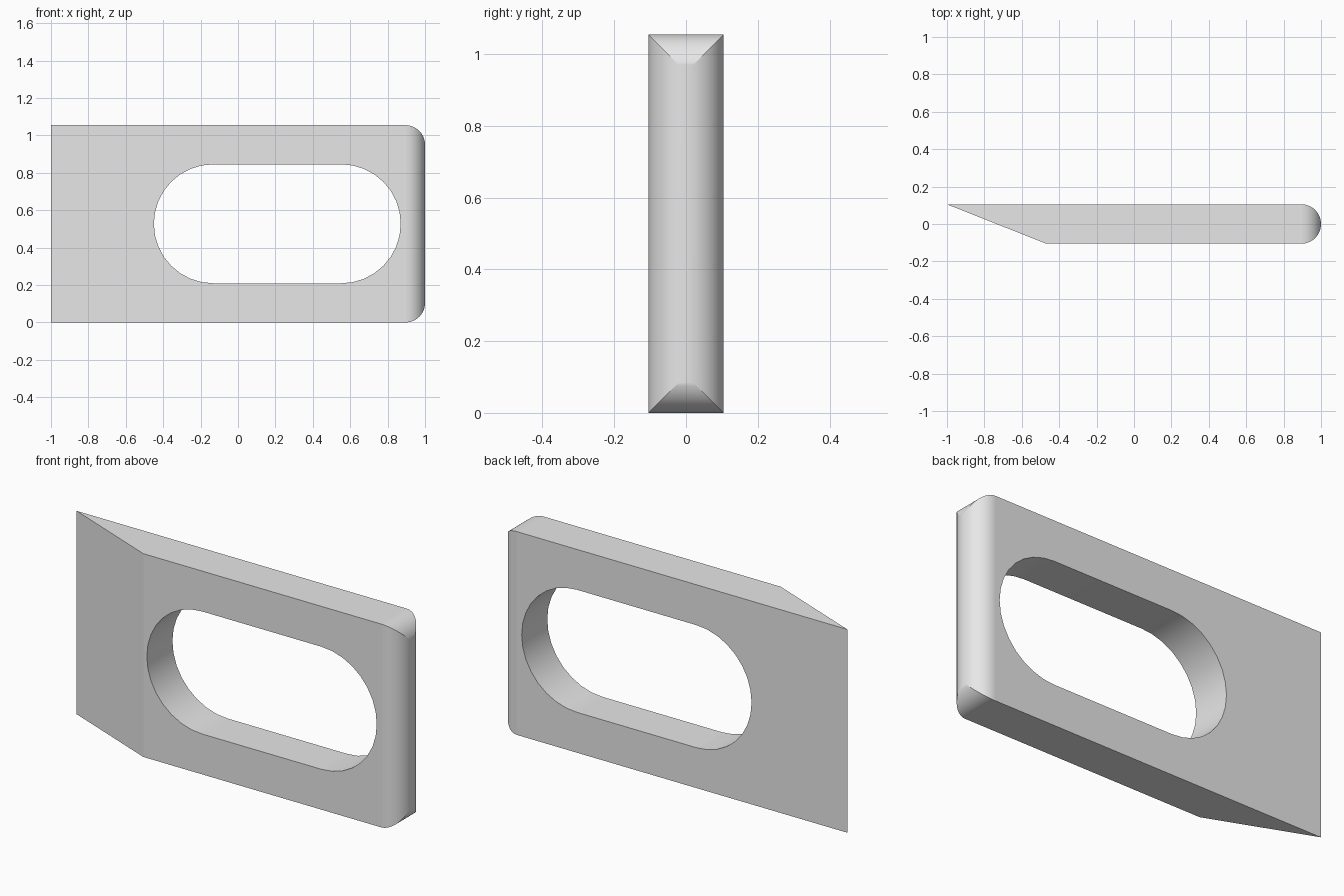
import bpy
import bmesh
from math import pi, cos, sin, radians
from mathutils import Vector

cube = bpy.data.objects.get("Cube")
if cube:
    bpy.data.objects.remove(cube, do_unlink=True)

HEIGHT = 1.055
HALF = 0.105      # half thickness, also the rounding radius
SLOT_R = 0.318
MID = HEIGHT / 2


def arc(cx, cy, r, start, end, steps):
    """Points along a circular arc, angles in radians."""
    angles = [start + (end - start) * i / steps for i in range(steps + 1)]
    return [(cx + r * cos(a), cy + r * sin(a)) for a in angles]


def prism(name, points, to_3d, sweep):
    """Extrude a closed flat profile along a vector."""
    bm = bmesh.new()
    face = bm.faces.new([bm.verts.new(to_3d(u, v)) for u, v in points])
    result = bmesh.ops.extrude_face_region(bm, geom=[face])
    verts = [g for g in result["geom"] if isinstance(g, bmesh.types.BMVert)]
    bmesh.ops.translate(bm, verts=verts, vec=Vector(sweep))
    bmesh.ops.recalc_face_normals(bm, faces=bm.faces)
    mesh = bpy.data.meshes.new(name)
    bm.to_mesh(mesh)
    bm.free()
    obj = bpy.data.objects.new(name, mesh)
    bpy.context.collection.objects.link(obj)
    return obj


def apply_boolean(target, cutter, operation):
    mod = target.modifiers.new("cut", "BOOLEAN")
    mod.operation = operation
    mod.solver = "EXACT"
    mod.object = cutter
    bpy.context.view_layer.objects.active = target
    bpy.ops.object.modifier_apply(modifier=mod.name)
    bpy.data.objects.remove(cutter, do_unlink=True)


def front_plane(u, v):
    return (u, -0.5, v)


# Plan outline: slanted cutting edge at one end, full round at the other
plan = [(-1, HALF), (-0.47, -HALF)]
plan += arc(1 - HALF, 0, HALF, -pi / 2, pi / 2, 32)
body = prism("wedge_plate", plan, lambda u, v: (u, v, -0.2), (0, 0, HEIGHT + 0.4))

# Side outline: trims the height and rounds the two end corners
side = [(-1.5, HEIGHT), (-1.5, 0)]
side += arc(1 - HALF, HALF, HALF, -pi / 2, 0, 16)
side += arc(1 - HALF, HEIGHT - HALF, HALF, 0, pi / 2, 16)
apply_boolean(body, prism("outline_cutter", side, front_plane, (0, 1, 0)), "INTERSECT")

# Long round-ended hand slot
slot = arc(0.552, MID, SLOT_R, -pi / 2, pi / 2, 16)
slot += arc(-0.132, MID, SLOT_R, pi / 2, 3 * pi / 2, 16)
apply_boolean(body, prism("slot_cutter", slot, front_plane, (0, 1, 0)), "DIFFERENCE")

# Plain grey finish
grey = bpy.data.materials.new("light grey")
grey.use_nodes = True
colour = (0.8, 0.8, 0.8, 1)
grey.diffuse_color = colour
grey.node_tree.nodes["Principled BSDF"].inputs["Base Color"].default_value = colour
body.data.materials.clear()
body.data.materials.append(grey)
for poly in body.data.polygons:
    poly.material_index = 0

# Smooth the rounds, keep the flats and crisp edges
bpy.ops.object.select_all(action="DESELECT")
body.select_set(True)
bpy.context.view_layer.objects.active = body
bpy.ops.object.shade_smooth_by_angle(angle=radians(15))
weighted = body.modifiers.new("even_normals", "WEIGHTED_NORMAL")
weighted.keep_sharp = True
